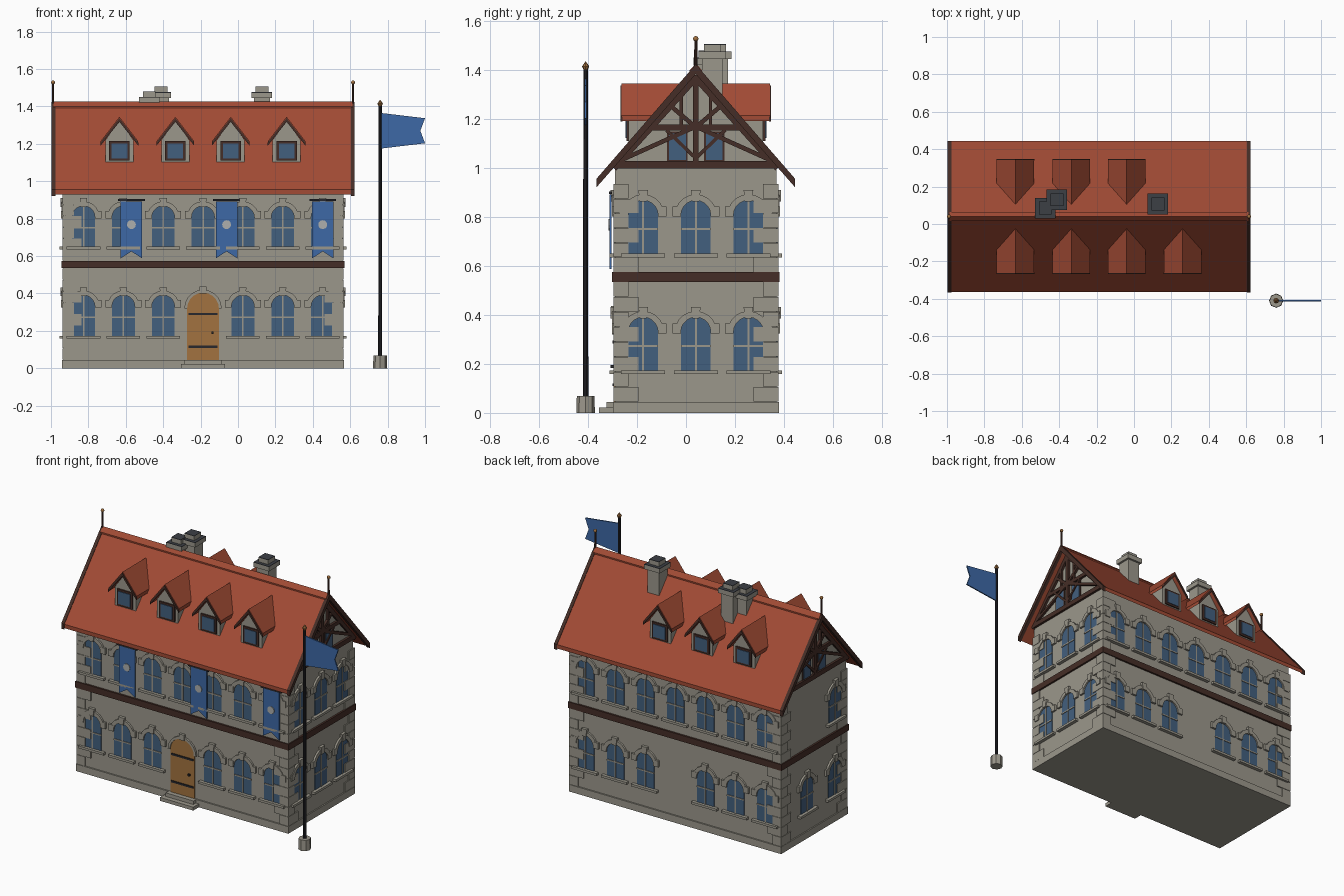
import bpy, bmesh, math
from mathutils import Matrix, Vector

if "Cube" in bpy.data.objects:
    bpy.data.objects.remove(bpy.data.objects["Cube"])

COL = {
    "stone": (0.33, 0.31, 0.26), "roof_red": (0.36, 0.07, 0.035),
    "dark_timber": (0.06, 0.027, 0.02), "glass_blue": (0.055, 0.115, 0.21),
    "door_wood": (0.36, 0.17, 0.05), "banner_blue": (0.047, 0.14, 0.38),
    "iron": (0.02, 0.02, 0.025), "slate": (0.045, 0.05, 0.06),
    "copper": (0.35, 0.16, 0.05), "silver": (0.42, 0.43, 0.42)}
MATS = {}
for n, c in COL.items():
    MATS[n] = bpy.data.materials.new(n)
    MATS[n].diffuse_color = (*c, 1)

PARTS = {}          # (part name, colour) -> bmesh
C = Vector((-0.187, 0.04, 0))
HX, HY = 0.745, 0.33


def face(deg):
    """Frame of one facade: local -y points outward, x runs along the wall."""
    return Matrix.Translation(C) @ Matrix.Rotation(math.radians(deg), 4, 'Z')


FRONT, RIGHT, BACK, LEFT = face(0), face(90), face(180), face(-90)
WORLD = Matrix.Identity(4)


def part(name, mat):
    return PARTS.setdefault((name, mat), bmesh.new())


def prism(name, mat, pts, y0, y1, M=WORLD):
    bm = part(name, mat)
    a = [bm.verts.new(M @ Vector((u, y0, z))) for u, z in pts]
    b = [bm.verts.new(M @ Vector((u, y1, z))) for u, z in pts]
    bm.faces.new(a)
    bm.faces.new(b[::-1])
    n = len(pts)
    for i in range(n):
        j = (i + 1) % n
        bm.faces.new((a[j], a[i], b[i], b[j]))


def box(name, mat, x0, x1, y0, y1, z0, z1, M=WORLD):
    prism(name, mat, [(x0, z0), (x1, z0), (x1, z1), (x0, z1)], y0, y1, M)


def beam(name, mat, p, q, w, y0, y1, M):
    p, q = Vector(p), Vector(q)
    d = (q - p).normalized() * w / 2
    n = Vector((-d.y, d.x))
    prism(name, mat, [p + n, q + n, q - n, p - n], y0, y1, M)


def cone(name, mat, x, y, z0, z1, r0, r1, seg=10):
    bmesh.ops.create_cone(part(name, mat), cap_ends=True, segments=seg, radius1=r0, radius2=r1,
                          depth=z1 - z0, matrix=Matrix.Translation((x, y, (z0 + z1) / 2)))


def arc(u, z, r, n=10):
    return [(u + r * math.cos(math.pi * i / n), z + r * math.sin(math.pi * i / n)) for i in range(n + 1)]


def chevron(u, half, peak, eave, t):
    return [(u - half, eave), (u, peak), (u + half, eave),
            (u + half, eave - t), (u, peak - t * 1.15), (u - half, eave - t)]


def arch_trim(u, zs, r, w, D, M):
    prism("arch_surrounds", "stone", arc(u, zs, r + w) + arc(u, zs, r)[::-1], -D - 0.012, -D + 0.01, M)
    for s in (-1, 1):
        a, b = sorted((u + s * r, u + s * (r + 0.035)))
        box("arch_springers", "stone", a, b, -D - 0.013, -D + 0.01, zs - 0.005, zs + 0.035, M)
    t = zs + r
    prism("keystones", "stone", [(u - .013, t - .005), (u + .013, t - .005), (u + .02, t + .042),
                                 (u - .02, t + .042)], -D - 0.018, -D + 0.01, M)


def window(u, z0, D, M):
    r, zs = 0.061, z0 + 0.16
    prism("window_glass", "glass_blue", [(u - r, z0), (u + r, z0)] + arc(u, zs, r), -D - 0.003, -D + 0.01, M)
    arch_trim(u, zs, r, 0.025, D, M)
    box("window_mullions", "stone", u - .004, u + .004, -D - .007, -D, z0, zs + r, M)
    box("window_mullions", "stone", u - r, u + r, -D - .007, -D, z0 + .1, z0 + .108, M)
    box("window_sills", "stone", u - .09, u + .09, -D - .022, -D + .01, z0 - .012, z0 + .003, M)


# walls with gable tops, plinth, storey band
prism("walls", "stone", [(-HY, 0), (HY, 0), (HY, 1.0), (0, 1.39), (-HY, 1.0)], -HX, HX, RIGHT)
box("plinth", "stone", -HX - .008, HX + .008, -HY - .009, HY + .009, 0, 0.045, FRONT)
box("storey_band", "dark_timber", -HX - .012, HX + .012, -HY - .012, HY + .012, 0.535, 0.575, FRONT)

# corner quoins, long and short blocks alternating round the corner
for sx in (-1, 1):
    for sy in (-1, 1):
        for z0, z1, n in ((0.045, 0.535, 8), (0.575, 0.935, 6)):
            h = (z1 - z0) / n
            for i in range(n):
                lx, ly = (0.095, 0.055) if i % 2 else (0.055, 0.095)
                xs = sorted((sx * (HX + .007), sx * (HX - lx)))
                ys = sorted((sy * (HY + .007), sy * (HY - ly)))
                box("quoins", "stone", *xs, *ys, z0 + i * h + .001, z0 + (i + 1) * h - .001, FRONT)

# arched windows
LOW, HIGH = 0.17, 0.647
for M in (FRONT, BACK):
    for k in range(-3, 4):
        window(k * 0.213, HIGH, HY, M)
        if k:
            window(k * 0.213, LOW, HY, M)
for u in (-0.215, 0, 0.215):
    window(u, LOW, HX, RIGHT)
    window(u, HIGH, HX, RIGHT)
for u, z in ((-0.07, LOW), (0.21, LOW), (0.215, HIGH)):
    window(u, z, HX, LEFT)

# door with hinges, knob and steps
prism("door", "door_wood", [(-.085, .045), (.085, .045)] + arc(0, .32, .085), -HY - .006, -HY + .01, FRONT)
prism("door_arch", "stone", arc(0, .32, .1) + arc(0, .32, .085)[::-1], -HY - .012, -HY + .01, FRONT)
box("door_keystone", "stone", -.018, .018, -HY - .016, -HY, .40, .437, FRONT)
for z in (0.115, 0.29):
    box("door_hinges", "iron", -.078, .078, -HY - .011, -HY, z - .006, z + .006, FRONT)
box("door_knob", "iron", .044, .056, -HY - .018, -HY, .184, .196, FRONT)
box("steps", "stone", -.118, .118, -HY - .065, -HY, 0, .022, FRONT)
box("steps", "stone", -.098, .098, -HY - .035, -HY, .022, .045, FRONT)

# main roof, ridge and bargeboards
prism("roof", "roof_red", chevron(0, .403, 1.42, .955, .025), -.8, .8, RIGHT)
prism("ridge_cap", "roof_red", chevron(0, .025, 1.427, 1.40, .01), -.8, .8, RIGHT)
for s in (-1, 1):
    y = sorted((s * .79, s * .811))
    prism("bargeboards", "dark_timber", chevron(0, .405, 1.424, .957, .035), *y, RIGHT)

# half timbered gables
for M in (RIGHT, LEFT):
    y0, y1 = -HX - .015, -HX + .01

    def tb(p, q, w=.022):
        beam("gable_timbers", "dark_timber", p, q, w, y0, y1, M)
    tb((-HY, 1.013), (HY, 1.013), .03)
    tb((0, 1.02), (0, 1.38), .024)
    tb((-.185, 1.165), (.185, 1.165), .024)
    for s in (-1, 1):
        tb((s * .335, 1.0), (0, 1.37), .028)
        tb((s * .31, 1.03), (s * .01, 1.165), .018)
        tb((s * .01, 1.175), (s * .11, 1.26), .018)
        tb((s * .06, 1.17), (s * .06, 1.31), .014)
        tb((s * .12, 1.155), (0, 1.04), .014)
        u = s * .075
        box("gable_window_frames", "dark_timber", u - .042, u + .042, -HX - .006, -HX, 1.025, 1.15, M)
        box("gable_window_glass", "glass_blue", u - .034, u + .034, -HX - .009, -HX, 1.032, 1.142, M)

# dormers
for M, us in ((FRONT, (-.447, -.148, .148, .447)), (BACK, (.447, .148, -.148))):
    for u in us:
        prism("dormer_roofs", "roof_red", chevron(u, .1, 1.345, 1.215, .022), -.303, -.03, M)
        prism("dormer_bargeboards", "dark_timber", chevron(u, .101, 1.338, 1.208, .018), -.308, -.3, M)
        prism("dormer_walls", "stone", [(u - .075, 1.08), (u + .075, 1.08), (u + .075, 1.22),
                                        (u, 1.322), (u - .075, 1.22)], -.275, -.05, M)
        box("dormer_window_frames", "dark_timber", u - .055, u + .055, -.284, -.27, 1.11, 1.215, M)
        box("dormer_window_glass", "glass_blue", u - .042, u + .042, -.288, -.27, 1.122, 1.203, M)

# chimneys with slate tops
for x, y, dz in ((-.475, .085, -.025), (-.412, .13, 0), (.128, .107, 0)):
    for r, z0, z1 in ((.042, 1.15, 1.435), (.055, 1.445 + dz, 1.473 + dz), (.034, 1.47 + dz, 1.503 + dz)):
        box("chimneys", "stone", x - r, x + r, y - r, y + r, z0, z1)
        if z0 > 1.2:
            box("chimney_tops", "slate", x - r, x + r, y - r, y + r, z1, z1 + .003)
    if dz == 0:
        box("chimneys", "stone", x - .042, x + .042, y - .042, y + .042, 1.43, 1.447)

# roof finials
for s in (-1, 1):
    x = C.x + s * .802
    cone("finial_rods", "dark_timber", x, C.y, 1.40, 1.52, .007, .006)
    bmesh.ops.create_uvsphere(part("finial_balls", "copper"), u_segments=10, v_segments=6, radius=.011,
                              matrix=Matrix.Translation((x, C.y, 1.528)))

# hanging banners with rods and round emblems
for u in (-.383, .126, .64):
    prism("banners", "banner_blue", [(u - .057, .893), (u + .057, .893), (u + .057, .588), (u, .625),
                                     (u - .057, .588)], -HY - .022, -HY - .015, FRONT)
    box("banner_rods", "iron", u - .072, u + .072, -HY - .024, -HY - .012, .894, .904, FRONT)
    box("banner_brackets", "iron", u - .006, u + .006, -HY - .015, -HY, .894, .904, FRONT)
    disc = [(u + .024 * math.cos(a * math.pi / 6), .768 + .024 * math.sin(a * math.pi / 6)) for a in range(12)]
    prism("banner_emblems", "silver", disc, -HY - .026, -HY - .02, FRONT)

# flagpole with swallow-tailed flag
px, py = .76, -.41
cone("flagpole_base", "stone", px, py, 0, .068, .038, .036, 8)
cone("flagpole", "iron", px, py, .06, 1.41, .011, .009)
cone("flagpole_tip", "copper", px, py, 1.40, 1.415, .008, .015, 8)
cone("flagpole_tip", "copper", px, py, 1.415, 1.435, .015, .001, 8)
prism("flag", "banner_blue", [(px + .005, 1.365), (1.0, 1.337), (.975, 1.27), (1.0, 1.203), (px + .005, 1.175)],
      py - .004, py + .004)

# turn every gathered part into an object
for (name, mat), bm in PARTS.items():
    bmesh.ops.recalc_face_normals(bm, faces=bm.faces[:])
    me = bpy.data.meshes.new(name)
    bm.to_mesh(me)
    bm.free()
    me.materials.append(MATS[mat])
    bpy.context.collection.objects.link(bpy.data.objects.new(name, me))

for m in bpy.data.materials:
    if m.users and not m.is_grease_pencil:
        m.use_nodes = True
        m.node_tree.nodes["Principled BSDF"].inputs["Base Color"].default_value = m.diffuse_color
